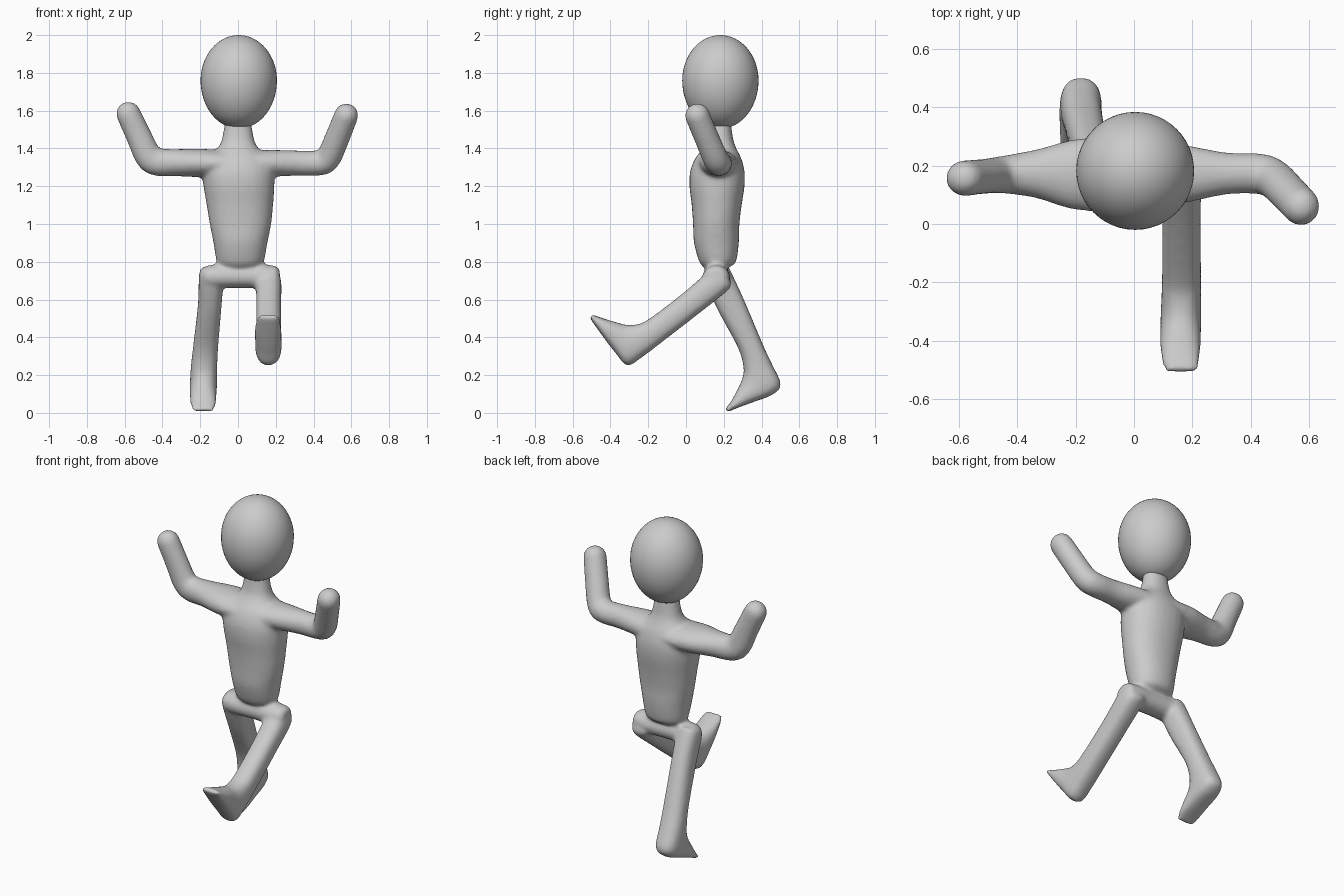
import bpy, bmesh
from math import cos, sin, pi, sqrt
from mathutils import Vector as V

if "Cube" in bpy.data.objects:
    bpy.data.objects.remove(bpy.data.objects["Cube"])

body_bm = bmesh.new()


def loft(rings):
    """Skin a list of point rings and close both ends."""
    vs = [[body_bm.verts.new(p) for p in r] for r in rings]
    n = len(vs[0])
    faces = [body_bm.faces.new((a[i], a[(i + 1) % n], b[(i + 1) % n], b[i]))
             for a, b in zip(vs, vs[1:]) for i in range(n)]
    faces += [body_bm.faces.new(vs[0][::-1]), body_bm.faces.new(vs[-1])]
    bmesh.ops.recalc_face_normals(body_bm, faces=faces)


def ring(c, u, v, e=1.0, n=28):
    """Super-ellipse around c with half-axes u and v."""
    pts = []
    for i in range(n):
        a, b = cos(2 * pi * i / n), sin(2 * pi * i / n)
        a = abs(a) ** e * (1 if a > 0 else -1)
        b = abs(b) ** e * (1 if b > 0 else -1)
        pts.append(c + u * a + v * b)
    return pts


def smooth_rows(rows, steps=5):
    """Catmull-Rom interpolation of number rows."""
    out = []
    for i in range(len(rows) - 1):
        p0, p1, p2, p3 = (rows[min(max(i + k, 0), len(rows) - 1)] for k in (-1, 0, 1, 2))
        for s in range(steps):
            t = s / steps
            out.append([b + 0.5 * t * (c - a + t * (2 * a - 5 * b + 4 * c - d + t * (3 * (b - c) + d - a)))
                        for a, b, c, d in zip(p0, p1, p2, p3)])
    return out + [list(rows[-1])]


def tube(rows):
    """Arm: rows of x, y, z, in-plane radius, depth radius, with a round tip."""
    rows = smooth_rows(rows)
    pts = [V(r[:3]) for r in rows]
    rings = []
    for i, r in enumerate(rows):
        d = (pts[min(i + 1, len(pts) - 1)] - pts[max(i - 1, 0)]).normalized()
        u = d.cross(V((0, 1, 0))).normalized()
        rings.append(ring(pts[i], u * r[3], u.cross(d) * r[4]))
    w = u.cross(d)
    for k in range(1, 7):
        a = k / 6.3 * pi / 2
        rings.append(ring(pts[-1] + d * r[3] * sin(a), u * r[3] * cos(a), w * r[4] * cos(a)))
    loft(rings)


def leg(rows):
    """Leg and foot: rows of front y, z, rear y, z, centre x, half width."""
    rings = []
    for y0, z0, y1, z1, x, w in smooth_rows(rows):
        a, b = V((x, y0, z0)), V((x, y1, z1))
        rings.append(ring((a + b) / 2, (b - a) / 2, V((w, 0, 0)), 0.82))
    loft(rings)


# Torso and neck: z, centre x, half width, front y, rear y
torso = [(.775, .012, .10, .09, .235), (.80, .012, .125, .07, .265), (.90, .013, .143, .042, .28),
         (1.0, .013, .163, .037, .283), (1.1, .01, .176, .03, .295), (1.2, .005, .188, .018, .31),
         (1.28, 0, .19, .022, .31), (1.35, 0, .165, .05, .292), (1.40, 0, .11, .09, .267),
         (1.45, 0, .085, .115, .25), (1.56, 0, .068, .13, .235)]
loft([ring(V((x, (y0 + y1) / 2, z)), V((w, 0, 0)), V((0, (y1 - y0) / 2, 0)), 0.92)
      for z, x, w, y0, y1 in smooth_rows(torso)])

# Arms
tube([(-.05, .17, 1.32, .07, .13), (-.2, .17, 1.323, .075, .122), (-.33, .172, 1.325, .072, .085),
      (-.425, .17, 1.328, .074, .068), (-.475, .167, 1.36, .073, .062), (-.525, .162, 1.465, .068, .06),
      (-.58, .157, 1.583, .065, .062)])
tube([(.05, .17, 1.32, .07, .12), (.2, .172, 1.322, .07, .095), (.32, .173, 1.322, .067, .072),
      (.43, .172, 1.323, .067, .07), (.478, .155, 1.35, .067, .068), (.525, .11, 1.455, .066, .066),
      (.573, .06, 1.575, .064, .066)])

# Hip bar
loft([ring(V((x, .16, .722)), V((0, r * 1.15, 0)), V((0, 0, r)))
      for x, r in ((-.19, .04), (-.17, .058), (-.12, .063), (0, .061), (.14, .063), (.2, .058), (.22, .04))])

# Rear leg and raised front leg
leg([(.125, .75, .22, .785, -.14, .05), (.1, .71, .235, .755, -.141, .066), (.165, .55, .305, .605, -.149, .063),
     (.275, .345, .415, .345, -.172, .067), (.305, .235, .46, .25, -.18, .07), (.298, .185, .503, .15, -.182, .072),
     (.285, .15, .46, .097, -.184, .072), (.267, .115, .36, .058, -.184, .07), (.237, .058, .28, .029, -.184, .068),
     (.207, .02, .218, .003, -.184, .058)])
leg([(.14, .78, .235, .70, .155, .05), (.10, .735, .228, .655, .162, .067), (-.03, .623, .07, .527, .163, .066),
     (-.2, .495, .12 - .24, .38, .163, .067), (-.265, .468, -.225, .30, .162, .068), (-.32, .467, -.31, .25, .161, .07),
     (-.36, .478, -.372, .315, .16, .07), (-.42, .495, -.437, .40, .159, .07),
     (-.495, .52, -.51, .502, .16, .06)])

# Fuse the overlapping body parts into one soft skin
mesh = bpy.data.meshes.new("body")
body_bm.to_mesh(mesh)
body = bpy.data.objects.new("body", mesh)
bpy.context.collection.objects.link(body)
fuse = body.modifiers.new("fuse", 'REMESH')
fuse.mode = 'VOXEL'
fuse.voxel_size = 0.011
fuse.use_smooth_shade = True
soften = body.modifiers.new("soften", 'SMOOTH')
soften.factor = 0.5
soften.iterations = 12

# Head: ellipsoid slightly flattened underneath
bpy.ops.mesh.primitive_uv_sphere_add(segments=48, ring_count=32, radius=1, location=(.004, .182, 1.76))
head = bpy.context.object
head.name = "head"
for v in head.data.vertices:
    v.co = (v.co.x * .202, v.co.y * .202, max(v.co.z * (.24 if v.co.z > 0 else .255), -.247))
bpy.ops.object.shade_smooth()
